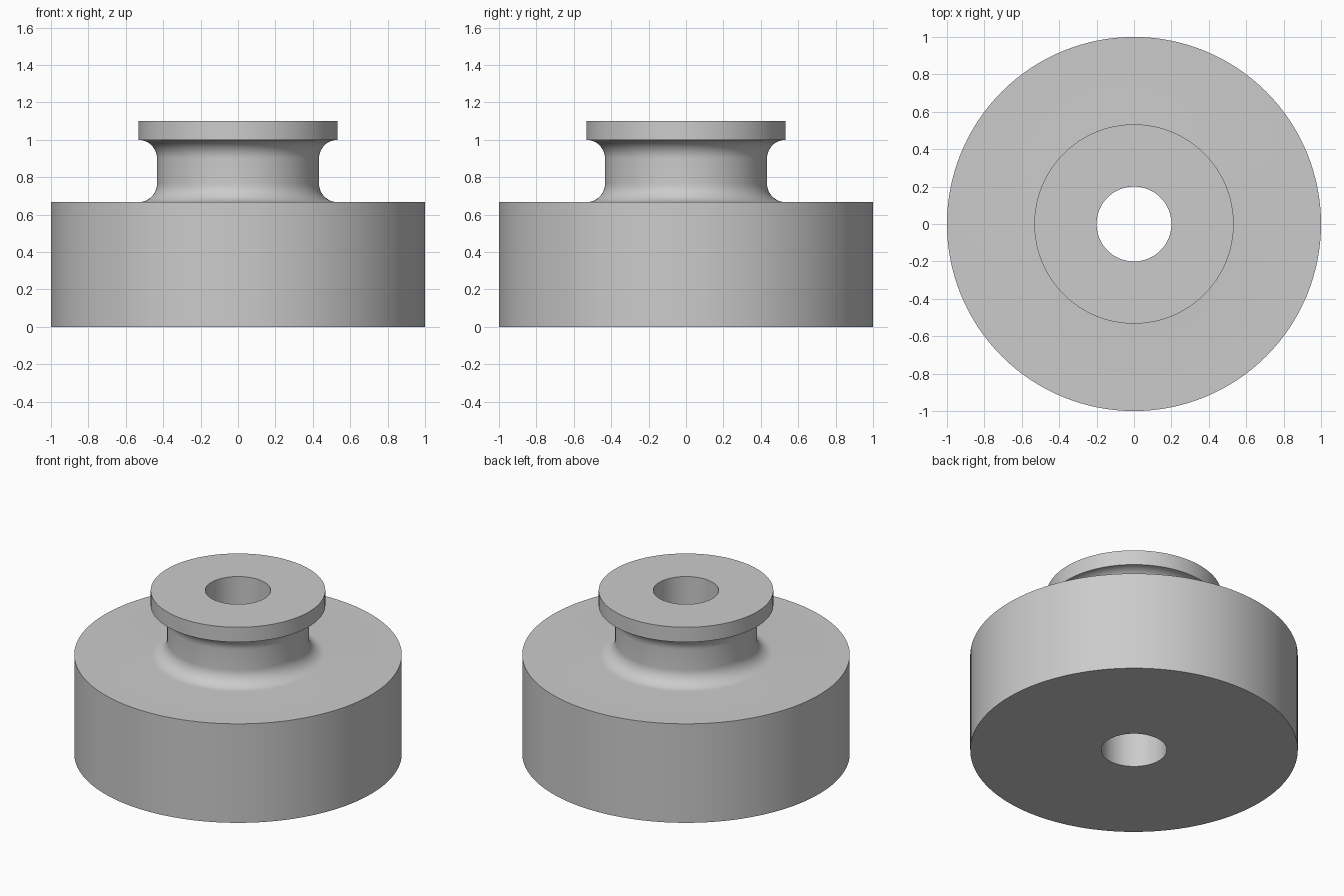
import bpy
import bmesh
from math import cos, sin, pi, radians
from mathutils import Matrix, Vector

cube = bpy.data.objects.get("Cube")
if cube:
    bpy.data.objects.remove(cube, do_unlink=True)

SEGMENTS = 128
BORE, BODY, NECK, FILLET = 0.2, 1.0, 0.433, 0.1
BODY_TOP, FLANGE_BOTTOM, FLANGE_TOP = 0.667, 1.0, 1.1
RIM = NECK + FILLET

grey = bpy.data.materials.new("plain_grey")
grey.use_nodes = True
colour = (0.6, 0.6, 0.6, 1)
grey.diffuse_color = colour
grey.node_tree.nodes["Principled BSDF"].inputs["Base Color"].default_value = colour


def fillet(z, start, end, steps=12):
    """Quarter-circle (radius, height) points curving in to the neck."""
    angles = [start + (end - start) * i / steps for i in range(steps + 1)]
    return [(RIM + FILLET * cos(a), z + FILLET * sin(a)) for a in angles]


def lathe(name, profile):
    """Revolve a closed profile around the z axis."""
    bm = bmesh.new()
    rings = []
    for i in range(SEGMENTS):
        turn = Matrix.Rotation(2 * pi * i / SEGMENTS, 3, "Z")
        rings.append([bm.verts.new(turn @ Vector((r, 0, z))) for r, z in profile])
    n = len(profile)
    for i, ring in enumerate(rings):
        following = rings[(i + 1) % SEGMENTS]
        for j in range(n):
            k = (j + 1) % n
            bm.faces.new((ring[j], following[j], following[k], ring[k]))
    bmesh.ops.recalc_face_normals(bm, faces=bm.faces)
    mesh = bpy.data.meshes.new(name)
    bm.to_mesh(mesh)
    bm.free()
    mesh.materials.append(grey)
    obj = bpy.data.objects.new(name, mesh)
    bpy.context.collection.objects.link(obj)
    bpy.ops.object.select_all(action="DESELECT")
    obj.select_set(True)
    bpy.context.view_layer.objects.active = obj
    bpy.ops.object.shade_smooth_by_angle(angle=radians(30))


# Wide body, filleted neck and flange, with a bore through the middle
profile = [(BORE, 0), (BODY, 0), (BODY, BODY_TOP)]
profile += fillet(BODY_TOP + FILLET, 1.5 * pi, pi)
profile += fillet(FLANGE_BOTTOM - FILLET, pi, 0.5 * pi)
profile += [(RIM, FLANGE_TOP), (BORE, FLANGE_TOP)]
lathe("flanged_hub", profile)
